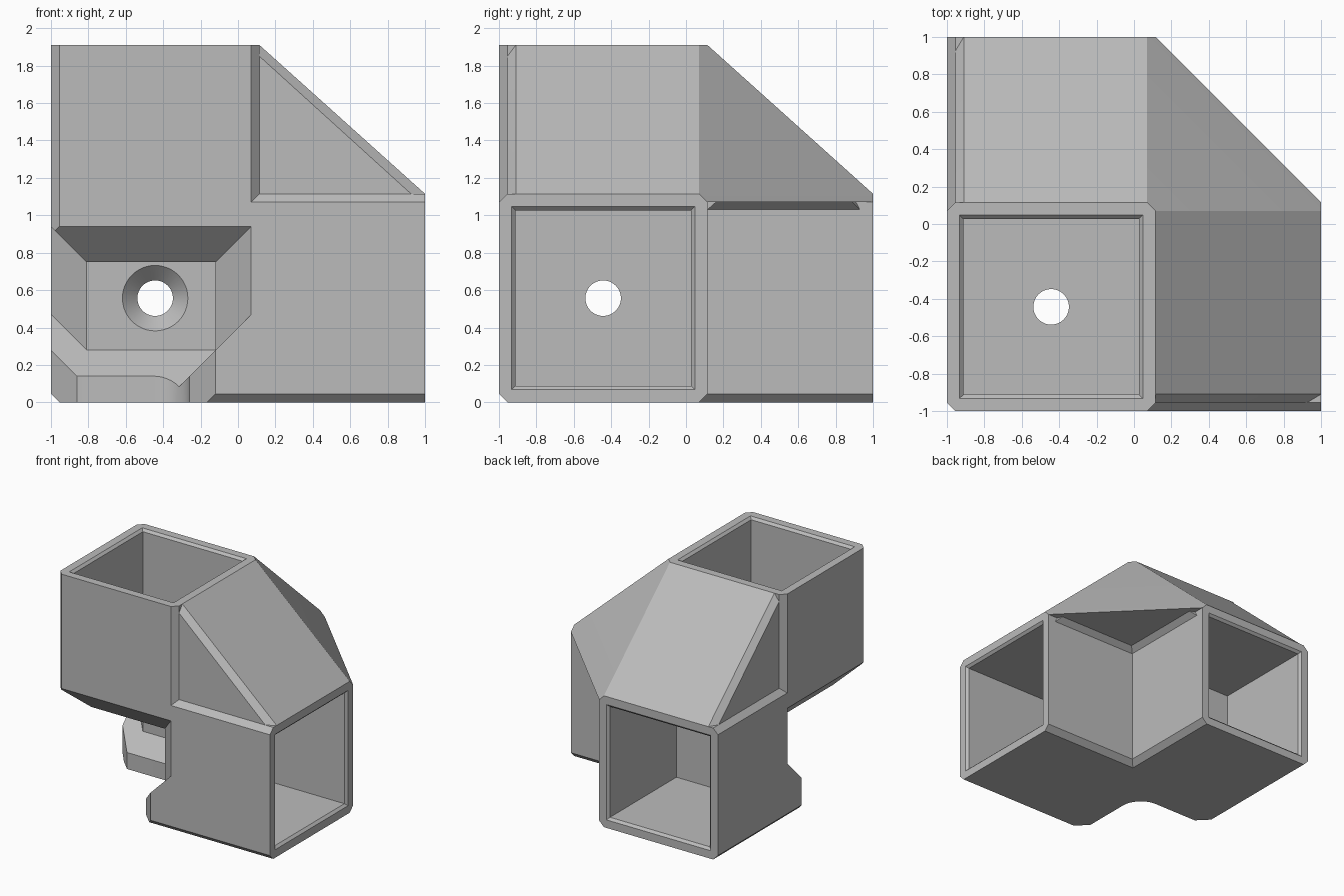
import bpy, bmesh, math
from mathutils import Vector

if "Cube" in bpy.data.objects:
    bpy.data.objects.remove(bpy.data.objects["Cube"])

ORIGIN = Vector((-1, -1, 0))     # outer corner where the three tubes meet
SIDE, BEV, MID = 1.115, 0.045, 0.557
LENGTH = (2.0, 2.0, 1.91)        # tube reach along x, y, z
FLOOR = (1.09, 1.09, 1.0)        # bottom of each socket
WALL = (0.88, 0.88, 0.75)        # inner walls of the corner recess

gray = bpy.data.materials.new("light_gray")
gray.use_nodes = True
gray.diffuse_color = (0.5, 0.5, 0.5, 1)
gray.node_tree.nodes["Principled BSDF"].inputs["Base Color"].default_value = (0.5, 0.5, 0.5, 1)


def hull(name, points):
    """Convex solid around points given from the outer corner."""
    bm = bmesh.new()
    for p in points:
        bm.verts.new(Vector(p) + ORIGIN)
    res = bmesh.ops.convex_hull(bm, input=bm.verts)
    spare = {g for g in res["geom_interior"] + res["geom_unused"] if isinstance(g, bmesh.types.BMVert)}
    bmesh.ops.delete(bm, geom=list(spare), context="VERTS")
    bmesh.ops.dissolve_limit(bm, angle_limit=0.001, verts=bm.verts, edges=bm.edges)
    bmesh.ops.recalc_face_normals(bm, faces=bm.faces)
    mesh = bpy.data.meshes.new(name)
    bm.to_mesh(mesh)
    bm.free()
    mesh.materials.append(gray)
    ob = bpy.data.objects.new(name, mesh)
    bpy.context.collection.objects.link(ob)
    return ob


def along(axis, u, v, w):
    """Place w on the axis and u, v on the other two, in order."""
    p = [u, v]
    p.insert(axis, w)
    return p


def loft(name, axis, sections):
    return hull(name, [along(axis, u, v, w) for prof, w in sections for u, v in prof])


def swap(points):
    return [(y, x, z) for x, y, z in points]


def square(lo, hi):
    return [(lo, lo), (hi, lo), (hi, hi), (lo, hi)]


def ring(r, n=48):
    return [(MID + r * math.cos(math.tau * i / n), MID + r * math.sin(math.tau * i / n)) for i in range(n)]


solids, cutters = [], []

# Three square tubes with chamfered long edges
a, b = BEV, SIDE - BEV
octagon = [(a, 0), (b, 0), (SIDE, a), (SIDE, b), (b, SIDE), (a, SIDE), (0, b), (0, a)]
for axis, start in enumerate((0.5, 0.5, 0.3)):
    solids.append(loft("tube", axis, [(octagon, start), (octagon, LENGTH[axis])]))

# Sloped brace between the tubes, chamfered along its outer sloping edges
top, reach = LENGTH[2], LENGTH[0]
brace = []
for y, t, r in ((BEV, top - 0.06, reach - 0.075), (2 * BEV, top, reach), (b, top, reach)):
    brace += [(SIDE, y, t), (r, y, SIDE), (r, y, b), (1.0, y, b)]
brace += [(reach, SIDE, b)]
solids.append(hull("brace", brace + swap(brace)))

# Small fillets under the brace where it meets the tube walls
strip = [(x, y, z) for y in (1.05, 1.93)
         for x, z in ((1.05, 1.03), (SIDE, 1.03), (SIDE + BEV, b), (SIDE + BEV - 0.04, b + 0.01), (1.05, b + 0.01))]
strip = [(x, min(y, 1.89) if x > SIDE else y, z) for x, y, z in strip]
solids += [hull("fillet", strip), hull("fillet", swap(strip))]

# Sockets with lead-in bevel, and countersunk screw holes
for axis in range(3):
    end, floor, wall = LENGTH[axis], FLOOR[axis], WALL[axis]
    lo, hi = 0.088, 1.027
    cutters.append(loft("socket", axis, [(square(lo, hi), floor), (square(lo, hi), end + 0.1)]))
    cutters.append(loft("lead_in", axis, [(square(lo, hi), end - 0.02),
                                          (square(lo - 0.04, hi + 0.04), end + 0.02)]))
    cutters.append(loft("screw_hole", axis, [(ring(0.095), wall - 0.1), (ring(0.095), floor + 0.1)]))
    cutters.append(loft("countersink", axis, [(ring(0.185), wall - 0.01), (ring(0.095), wall + 0.08)]))

# Corner recess: main pocket whose walls slope out below
w, low, out, c = WALL[0], -0.1, -1, WALL[2]
pocket = []
for z, x in ((low, low + 0.6), (0.28, w), (c, w)):
    pocket += [(out, out, z), (x, out, z), (x, x, z), (out, x, z)]
cutters.append(hull("pocket", pocket))

# Recess opening in the bottom, with a rounded inner corner
step, r = 0.74, 0.19
arc = [(step - r + r * math.cos(t), step - r + r * math.sin(t))
       for t in (math.pi / 2 * i / 12 for i in range(13))]
base = [(out, out), (step, out)] + arc + [(out, step)]
cutters.append(loft("base_opening", 2, [(base, low), (base, 0.14)]))

# Flared mouths of the recess on the two outer sides
upper, lower = [], []
for s in (0.0, 0.4):
    upper += [(x, 0.19 - s, z) for x, z in
              ((out, low), (low + 0.6, low), (w + s, 0.28 + s), (w + s, c + s), (out, c + s))]
    lower += [(x, 0.14 - s, z) for x, z in
              ((out, low), (step + s, low), (step + s, 0.14 + s), (out, 0.14 + s))]
for mouth in (upper, lower):
    cutters += [hull("mouth", mouth), hull("mouth", swap(mouth))]

# Join the solids and cut everything else away
body = solids.pop(0)
body.name = "corner_connector"
for tools, op in ((solids, "UNION"), (cutters, "DIFFERENCE")):
    for tool in tools:
        tool.hide_render = True
        mod = body.modifiers.new(tool.name, "BOOLEAN")
        mod.operation, mod.solver, mod.object = op, "EXACT", tool
deps = bpy.context.evaluated_depsgraph_get()
mesh = bpy.data.meshes.new_from_object(body.evaluated_get(deps))
body.modifiers.clear()
body.data = mesh
for tool in solids + cutters:
    bpy.data.objects.remove(tool)

# Clean up, keep crisp edges, smooth only the round holes
bm = bmesh.new()
bm.from_mesh(mesh)
bmesh.ops.remove_doubles(bm, verts=bm.verts, dist=0.0005)
bmesh.ops.dissolve_limit(bm, angle_limit=0.002, verts=bm.verts, edges=bm.edges)
bm.to_mesh(mesh)
bm.free()
mesh.materials.clear()
mesh.materials.append(gray)
for p in mesh.polygons:
    p.material_index = 0
bpy.context.view_layer.objects.active = body
body.select_set(True)
bpy.ops.object.shade_smooth_by_angle(angle=math.radians(20))
